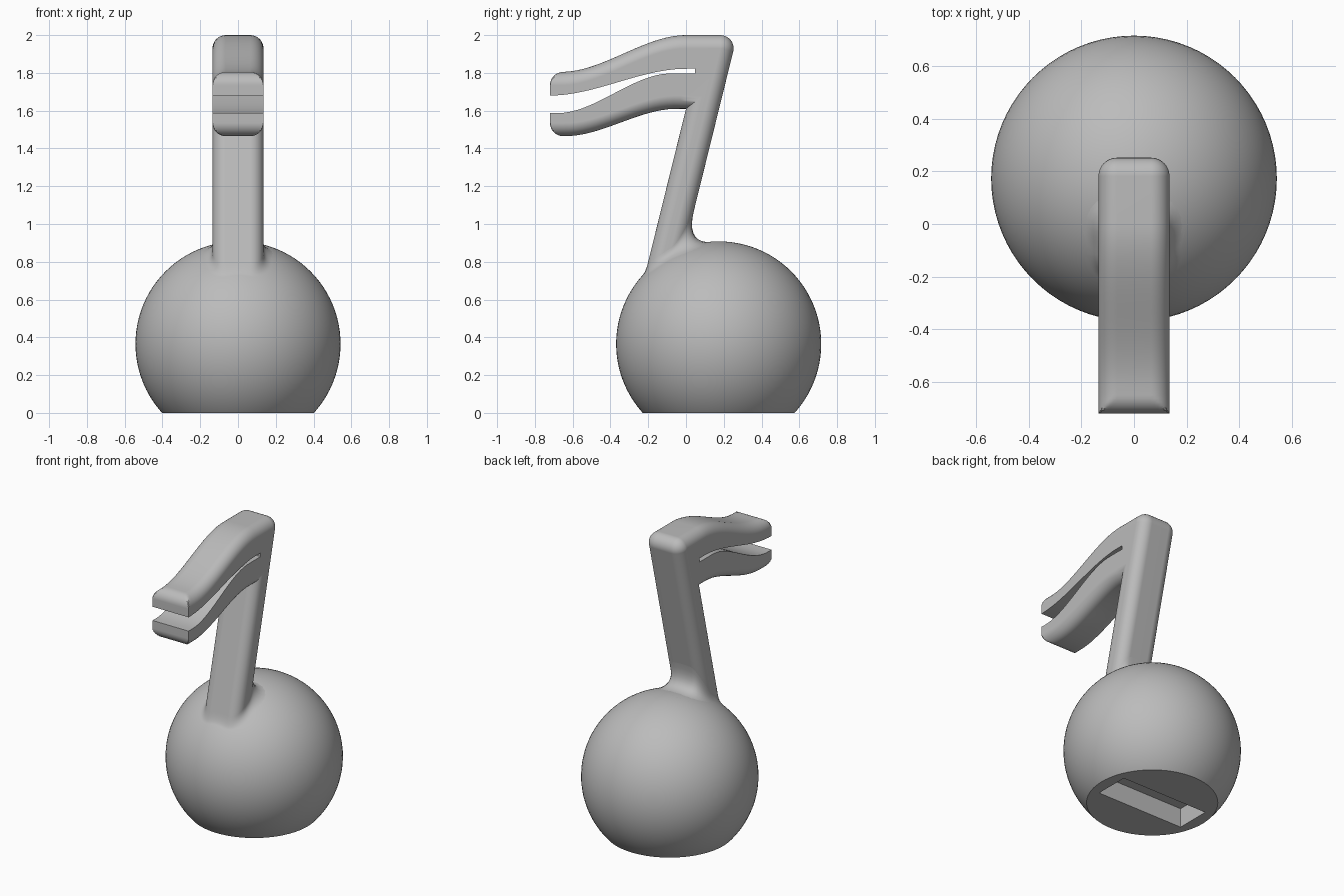
import bpy
import bmesh
from math import sin, cos, pi, radians, sqrt, atan2
from mathutils import Vector

cube = bpy.data.objects.get("Cube")
if cube:
    bpy.data.objects.remove(cube, do_unlink=True)

grey = bpy.data.materials.new("plain grey")
grey.use_nodes = True
GREY = (0.5, 0.5, 0.5, 1)
grey.diffuse_color = GREY
grey.node_tree.nodes["Principled BSDF"].inputs["Base Color"].default_value = GREY

HALF, ROUND, STEPS = 0.135, 0.07, 8       # half width and edge rounding of the stem
THICK = 0.17                              # stem thickness
TIP = -0.72                               # y of the flag tips
CENTRE, RADIUS = Vector((0, 0.173, 0.365)), 0.543
tilt = atan2(0.247, 1)
AXIS = Vector((0, sin(tilt), cos(tilt)))  # up along the stem
BACK = Vector((0, cos(tilt), -sin(tilt))) # out of the stem's back
ELBOW = Vector((0, 0, 1.61))              # where the lower flag meets the stem


def finish(name, bm, angle=30):
    bmesh.ops.recalc_face_normals(bm, faces=bm.faces)
    mesh = bpy.data.meshes.new(name)
    bm.to_mesh(mesh)
    bm.free()
    mesh.materials.append(grey)
    obj = bpy.data.objects.new(name, mesh)
    bpy.context.collection.objects.link(obj)
    bpy.ops.object.select_all(action="DESELECT")
    obj.select_set(True)
    bpy.context.view_layer.objects.active = obj
    bpy.ops.object.shade_smooth_by_angle(angle=radians(angle))
    return obj


def skin(bm, rows, closed):
    rows = [[bm.verts.new(p) for p in row] for row in rows]
    n = len(rows[0])
    for a, b in zip(rows, rows[1:]):
        for i in range(n if closed else n - 1):
            j = (i + 1) % n
            bm.faces.new((a[i], a[j], b[j], b[i]))
    return rows


def ease(y, y0, y1, z0, z1):
    t = min(1, max(0, (y - y0) / (y1 - y0)))
    return z0 + (z1 - z0) * t * t * (3 - 2 * t)


def dip(k):
    return ROUND * (1 - cos(pi / 2 * k / STEPS))


# Flag outlines as height over y
def upper_top(y): return ease(y, -0.66, 0, 1.805, 2.0)
def upper_under(y): return ease(y, TIP, 0, 1.68, 1.822)
def lower_top(y): return ease(y, -0.68, -0.08, 1.587, 1.797)
def lower_under(y): return ease(y, -0.64, -0.05, 1.465, 1.61)


tip_arc = [(TIP + ROUND * (1 - sin(pi / 2 * k / STEPS)), dip(k)) for k in range(STEPS, -1, -1)]
along = [TIP + ROUND + (0.04 - TIP - ROUND) * k / 20 for k in range(1, 20)]
outer_y = tip_arc + [(y, 0) for y in along]
inner_y = [TIP + (0.048 - TIP) * k / 22 for k in range(23)]


# Side outline of stem and flags, with its rounded edges inset by d
def outline(d):
    pts = [(y, upper_top(y) - max(d, t)) for y, t in outer_y]
    corner = ELBOW + BACK * (THICK - ROUND)
    corner += AXIS * ((2 - ROUND - corner.z) / AXIS.z)
    for k in range(STEPS + 1):
        a = pi / 2 - (pi / 2 + tilt) * k / STEPS
        pts.append((corner.y + (ROUND - d) * cos(a), corner.z + (ROUND - d) * sin(a)))
    for foot in (ELBOW + BACK * (THICK - d) - AXIS * 1.03, ELBOW + BACK * d - AXIS * 1.03):
        pts.append((foot.y, foot.z))
    pts.append((d / cos(tilt) + d * sin(tilt) / cos(tilt), ELBOW.z + d))
    pts += [(y, lower_under(y) + max(d, t)) for y, t in reversed(outer_y) if y < -0.01]
    pts += [(y, lower_top(y)) for y in inner_y]
    pts += [(y, upper_under(y)) for y in reversed(inner_y)]
    return pts


layers = [(HALF - ROUND + ROUND * sin(pi / 2 * k / STEPS), dip(k)) for k in range(STEPS + 1)]
layers = [(-x, d) for x, d in reversed(layers)] + layers
bm = bmesh.new()
rows = skin(bm, [[(x, y, z) for y, z in outline(d)] for x, d in layers], True)
bm.faces.new(rows[0])
bm.faces.new(rows[-1])
bmesh.ops.remove_doubles(bm, verts=bm.verts, dist=0.0001)
stem = finish("stem_with_flags", bm)
weighted = stem.modifiers.new("flat sides", "WEIGHTED_NORMAL")
weighted.keep_sharp = True

# Ball with a flat base
bm = bmesh.new()
bmesh.ops.create_uvsphere(bm, u_segments=80, v_segments=48, radius=RADIUS)
bmesh.ops.translate(bm, verts=bm.verts, vec=CENTRE)
cut = bmesh.ops.bisect_plane(bm, geom=bm.verts[:] + bm.edges[:] + bm.faces[:],
                             plane_co=(0, 0, 0), plane_no=(0, 0, 1), clear_inner=True)
bmesh.ops.edgeloop_fill(bm, edges=[e for e in cut["geom_cut"] if isinstance(e, bmesh.types.BMEdge)])
ball = finish("ball_base", bm)

# Slot cut into the underside
bm = bmesh.new()
bmesh.ops.create_cube(bm, size=1)
bmesh.ops.scale(bm, verts=bm.verts, vec=(0.65, 0.235, 0.26))
bmesh.ops.translate(bm, verts=bm.verts, vec=(0, CENTRE.y, 0))
cutter = finish("slot_cutter", bm)
cutter.hide_render = True
slot = ball.modifiers.new("slot", "BOOLEAN")
slot.operation, slot.object, slot.solver = "DIFFERENCE", cutter, "EXACT"
bpy.context.view_layer.objects.active = ball
bpy.ops.object.modifier_apply(modifier="slot")
bpy.data.objects.remove(cutter, do_unlink=True)
bpy.ops.object.select_all(action="DESELECT")
ball.select_set(True)
bpy.ops.object.shade_smooth_by_angle(angle=radians(30))

# Rounded section of the stem: offset across, offset to the back, and normal
section = []
for q, (sx, sv) in enumerate(((1, 1), (-1, 1), (-1, -1), (1, -1))):
    for k in range(STEPS + 1):
        a = pi / 2 * (q + k / STEPS)
        section.append((sx * (HALF - ROUND) + ROUND * cos(a),
                        sv * (THICK / 2 - ROUND) + ROUND * sin(a), cos(a), sin(a)))
    nx, nv = section[-1][2:]
    length = 2 * (HALF - ROUND if q % 2 == 0 else THICK / 2 - ROUND)
    x, v = section[-1][:2]
    for k in range(1, 5):
        section.append((x - nv * length * k / 5, v + nx * length * k / 5, nx, nv))

# Fillet flowing from the stem into the ball, widest at the back
columns = []
for x, v, nx, nv in section:
    p = ELBOW + BACK * (THICK / 2 + v) + Vector((x, 0, 0))
    m = p - CENTRE
    b = m.dot(AXIS)
    hit = p + AXIS * (-b + sqrt(b * b - m.length_squared + RADIUS * RADIUS))
    size = 0.05 + 0.13 * max(0, nv) ** 2
    top = hit + AXIS * size * 1.1
    out = hit + (Vector((nx, 0, 0)) + BACK * nv) * size
    out = CENTRE + (out - CENTRE).normalized() * RADIUS
    columns.append([top * (1 - t) ** 2 + hit * 2 * t * (1 - t) + out * t * t
                    for t in (k / 10 for k in range(11))])
bm = bmesh.new()
skin(bm, list(zip(*columns)), True)
finish("stem_fillet", bm, 60)
